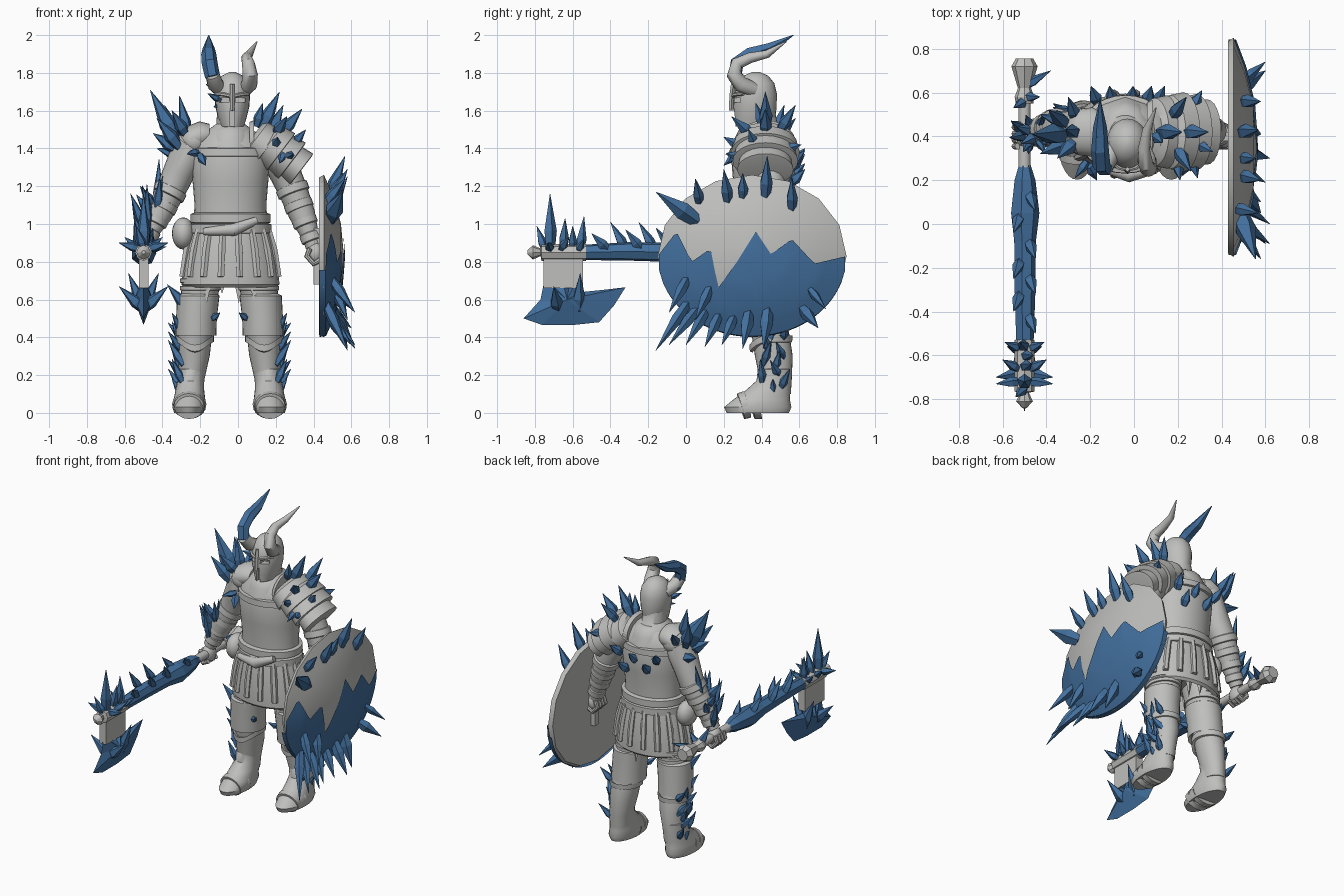
import bpy, math, random
from mathutils import Vector as V
random.seed(4)

def material(name, c):
    m = bpy.data.materials.new(name)
    m.diffuse_color = (*c, 1)
    return m

GREY = material("pale_grey", (0.52, 0.52, 0.51))
BLUE = material("steel_blue", (0.055, 0.16, 0.34))
smooth = []

def make(name, verts, faces, mat=GREY, soft=True):
    me = bpy.data.meshes.new(name)
    me.from_pydata([tuple(v) for v in verts], [], faces)
    me.materials.append(mat)
    ob = bpy.data.objects.new(name, me)
    bpy.context.collection.objects.link(ob)
    if soft:
        smooth.append(ob)
    return ob

def skin(rings):
    """Join equal rings of points into a capped surface."""
    n = len(rings[0])
    vs = [p for r in rings for p in r]
    fs = [(i*n+j, i*n+(j+1) % n, (i+1)*n+(j+1) % n, (i+1)*n+j)
          for i in range(len(rings)-1) for j in range(n)]
    return vs, fs + [tuple(reversed(range(n))), tuple(range(len(vs)-n, len(vs)))]

def loft(name, secs, n=28, mat=GREY, soft=True):
    """Stack of ellipses: (z, cx, cy, rx, ry)."""
    return make(name, *skin([[V((cx+rx*math.cos(2*math.pi*j/n), cy+ry*math.sin(2*math.pi*j/n), z))
                              for j in range(n)] for z, cx, cy, rx, ry in secs]), mat, soft)

def tube_rings(pts, radii, n, ref=V((0, 1, 0)), wide=1):
    pts = [V(p) for p in pts]
    out = []
    for i, p in enumerate(pts):
        t = (pts[min(i+1, len(pts)-1)] - pts[max(i-1, 0)]).normalized()
        u = (ref - t*ref.dot(t)).normalized()
        w = t.cross(u)
        out.append([p + radii[i]*(u*wide*math.cos(2*math.pi*j/n) + w*math.sin(2*math.pi*j/n)) for j in range(n)])
    return out

def tube(name, pts, radii, n=20, mat=GREY, soft=True, ref=V((0, 1, 0)), wide=1):
    return make(name, *skin(tube_rings(pts, radii, n, ref, wide)), mat, soft)

def bands(name, a, b, r0, r1, count, wide=1):
    """Raised straps spaced along a limb."""
    a, b = V(a), V(b)
    for i in range(count):
        k = i/max(count-1, 1)
        p, d, r = a.lerp(b, k), (b-a).normalized()*0.025, r0+(r1-r0)*k
        tube(f"{name}_{i}", [p-d, p-d*.8, p+d*.8, p+d], [r*.9, r, r, r*.9], wide=wide)

def spikes(name, specs):
    """Crystal spikes: (base, tip, radius)."""
    vs, fs = [], []
    for b, t, r in specs:
        b, t = V(b), V(t)
        ref = V((0, 1, 0)) if abs((t-b).normalized().y) < .8 else V((1, 0, 0))
        v, f = skin(tube_rings([b-(t-b)*.1, b.lerp(t, .3), t], [r*.7, r, .001], 5, ref))
        fs += [tuple(i+len(vs) for i in q) for q in f]
        vs += v
    make(name, vs, fs, BLUE, False)

def ball(name, c, s, mat=GREY):
    loft(name, [(c[2]+s[2]*math.sin(a), c[0], c[1], s[0]*math.cos(a), s[1]*math.cos(a))
                for a in [math.radians(-89+178*i/10) for i in range(11)]], 20, mat)

def box(name, c, s, mat=GREY):
    x, y, z = (k/2 for k in s)
    return make(name, *skin([[V((c[0]+i*x, c[1]+j*y, c[2]+k*z)) for i, j in ((-1, -1), (1, -1), (1, 1), (-1, 1))]
                             for k in (-1, 1)]), mat, False)

CX, CY = -0.04, 0.41
# torso, breastplate trim, collar and belt
loft("torso", [(.95, CX, CY, .2, .15), (1.1, CX, CY, .19, .148), (1.22, CX, CY, .2, .16), (1.34, CX, CY, .21, .17),
               (1.43, CX, CY, .195, .15), (1.49, CX, CY, .13, .12), (1.53, CX, CY-.01, .075, .085), (1.6, CX, CY-.02, .07, .08)])
loft("chest_trim", [(1.355, CX, CY, .2, .16), (1.36, CX, CY, .215, .18), (1.4, CX, CY, .21, .178), (1.405, CX, CY, .19, .15)])
loft("collar_plate", [(1.4, CX, CY, .14, .17), (1.46, CX, CY, .13, .15), (1.5, CX, CY, .11, .13), (1.52, CX, CY, .08, .1)], 12)
for i, (z, r) in enumerate([(1.03, .212), (.975, .218)]):
    loft(f"belt_{i}", [(z-.03, CX, CY, r-.02, .15), (z-.022, CX, CY, r, .172), (z+.022, CX, CY, r, .172), (z+.03, CX, CY, r-.02, .15)])
tube("belt_sash", [(-.18, .27, .96), (-.02, .225, .97), (.1, .25, 1.02)], [.02, .035, .02], 10)
ball("hip_pouch", (-.29, .4, .95), (.06, .08, .085))

# armoured skirt with hanging strips and torn hem
loft("skirt", [(.99, CX, CY, .2, .155), (.9, CX, CY, .225, .17), (.78, CX, CY, .25, .185), (.68, CX, CY, .26, .185),
               (.665, CX, CY, .24, .17), (.75, CX, CY, .2, .14)])
for i in range(16):
    a = 2*math.pi*(i+.5)/16
    c, s = math.cos(a), math.sin(a)
    tube(f"skirt_strip_{i}", [(CX+c*.205, CY+s*.16, .97), (CX+c*.235, CY+s*.178, .86), (CX+c*.258, CY+s*.19, .72)],
         [.018, .022, .02], 6, wide=.9)
for i in range(14):
    a = 2*math.pi*i/14
    x, y = CX+.2*math.cos(a), CY+.13*math.sin(a)
    make(f"torn_hem_{i}", [(x-.035, y, .74), (x+.035, y, .74), (x, y, .58+.05*(i % 3)), (x, y+.012, .72)],
         [(0, 1, 2), (1, 3, 2), (3, 0, 2), (0, 3, 1)], GREY, False)

# legs, knee guards, greaves and boots
for side, s in (("right", -1), ("left", 1)):
    X = lambda d: -.045 + s*d
    loft(f"{side}_leg", [(.8, X(.12), .42, .1, .12), (.65, X(.155), .42, .1, .11), (.5, X(.175), .43, .092, .1), (.4, X(.183), .45, .09, .1),
                         (.3, X(.188), .465, .083, .1), (.18, X(.2), .475, .068, .085), (.1, X(.205), .475, .065, .08)])
    loft(f"{side}_knee_guard", [(.43, X(.18), .43, .09, .1), (.41, X(.178), .43, .108, .117), (.5, X(.175), .425, .108, .117),
                                (.62, X(.165), .42, .112, .118), (.635, X(.16), .42, .09, .1)])
    # pointed greave band
    vs, fs = skin([[V((X(.183)+r*math.cos(a), .45+(r+.012)*math.sin(a), z-.05*max(0, -math.sin(a))**3))
                    for a in [2*math.pi*j/24 for j in range(24)]] for z, r in ((.4, .085), (.41, .102), (.375, .1), (.37, .085))])
    make(f"{side}_greave_band", vs, fs)
    for i, z in enumerate((.66, .7)):
        loft(f"{side}_thigh_strap_{i}", [(z-.015, X(.155), .42, .09, .1), (z-.01, X(.155), .42, .108, .12),
                                         (z+.01, X(.155), .42, .108, .12), (z+.015, X(.155), .42, .09, .1)])
    loft(f"{side}_boot", [(0, X(.215), .38, .078, .165), (.03, X(.215), .38, .088, .178), (.07, X(.212), .4, .084, .15),
                          (.12, X(.21), .435, .076, .118), (.17, X(.205), .465, .07, .092), (.23, X(.2), .47, .075, .09), (.24, X(.2), .47, .06, .08)])
    for i, y in enumerate((.29, .345)):
        tube(f"{side}_boot_strap_{i}", [(X(.215), y, .035), (X(.213), y+.035, .045)], [.08, .083+.008*i], 16, ref=V((0, 0, 1)), wide=.88)

# arms with bracers and hands
right = [(-.2, .42, 1.42), (-.25, .42, 1.41), (-.31, .43, 1.28), (-.36, .44, 1.17), (-.42, .42, 1.05), (-.47, .41, .95), (-.495, .405, .9)]
left = [(.12, .42, 1.42), (.17, .42, 1.41), (.24, .44, 1.29), (.29, .45, 1.18), (.34, .43, 1.05), (.385, .415, .93), (.4, .41, .88)]
for side, path, hx in (("right", right, -.5), ("left", left, .41)):
    tube(f"{side}_arm", path, [.07, .1, .085, .078, .07, .045, .042])
    bands(f"{side}_bracer", path[3], path[5], .087, .056, 4)
    ball(f"{side}_hand", (hx, .4, .845), (.042, .055, .06))
    for i in range(4):
        y = .355+.029*i
        tube(f"{side}_finger_{i}", [(hx-.03, y, .87), (hx-.045, y, .83), (hx-.01, y, .79), (hx+.025, y, .81)], [.015]*4, 8)
ball("right_shoulder_cap", (-.23, .42, 1.44), (.085, .11, .085))
tube("right_shoulder_pad", [(-.15, .42, 1.47), (-.19, .42, 1.47), (-.25, .42, 1.45)], [.06, .075, .07], wide=1.5)

# layered left pauldron
for i, (x, z, r) in enumerate([(.12, 1.43, .118), (.19, 1.405, .128), (.25, 1.36, .122), (.3, 1.315, .105)]):
    d = V((.72, 0, -.55))*.06
    p = V((x, .42, z))
    tube(f"pauldron_plate_{i}", [p-d, p-d*.6, p+d*.8, p+d*.85], [r*.72, r*.93, r, r*.85], 24, wide=1.42)
tube("pauldron_crest", [(.06, .42, 1.44), (.085, .42, 1.44)], [.1, .11], 20, wide=1.35)

# helmet with cut eye slits and mouth gap
HX, HY = -.03, .365
helm = loft("helmet", [(1.515, HX, HY-.005, .06, .1), (1.56, HX, HY, .075, .108), (1.62, HX, HY, .09, .115), (1.69, HX, HY+.003, .095, .113),
                       (1.745, HX, HY+.005, .084, .098), (1.785, HX, HY+.005, .055, .065), (1.805, HX, HY+.005, .015, .02)], 24)
cuts = [box("eye_cutter_a", (HX-.042, HY-.12, 1.655), (.05, .12, .022)), box("eye_cutter_b", (HX+.042, HY-.12, 1.655), (.05, .12, .022)),
        box("mouth_cutter", (HX, HY-.12, 1.555), (.025, .08, .11))]
for c in cuts:
    c.hide_render = True
    c.hide_set(True)
    m = helm.modifiers.new("slit", 'BOOLEAN')
    m.object, m.operation = c, 'DIFFERENCE'
tube("nose_guard", [(HX, HY-.115, 1.74), (HX, HY-.122, 1.68), (HX, HY-.126, 1.6)], [.012, .013, .012], 4)
tube("brow_ridge", [(HX-.085, HY-.06, 1.69), (HX-.04, HY-.108, 1.685), (HX, HY-.118, 1.675), (HX+.04, HY-.108, 1.685), (HX+.085, HY-.06, 1.69)],
     [.01]*5, 6, ref=V((0, 0, 1)))

# horns: left one bare, right one crystal
rx = V((1, 0, 0))
tube("left_horn", [(.03, .36, 1.71), (.06, .29, 1.74), (.065, .255, 1.79), (.055, .27, 1.85), (.045, .34, 1.88), (.06, .43, 1.9), (.1, .53, 1.965)],
     [.04, .043, .04, .034, .028, .021, .003], 12, ref=rx)
tube("right_horn_base", [(-.09, .36, 1.71), (-.12, .29, 1.74), (-.135, .255, 1.79)], [.04, .043, .038], 12, ref=rx)
tube("right_horn_crystal", [(-.135, .258, 1.78), (-.15, .27, 1.85), (-.155, .34, 1.9), (-.155, .44, 1.93), (-.155, .57, 2.0)],
     [.04, .042, .04, .032, .002], 6, BLUE, False, rx)
spikes("horn_spikes", [((-.14, .3, 1.86), (-.17, .4, 1.95), .02), ((-.16, .38, 1.9), (-.15, .5, 1.96), .02),
                       ((-.1, .33, 1.7), (-.17, .3, 1.74), .02), ((-.1, .31, 1.66), (-.16, .27, 1.69), .02), ((-.09, .35, 1.63), (-.13, .3, 1.62), .015)])

# axe shaft, socket and blade
AX, AZ = -.5, .85
tube("axe_shaft", [(AX, .64, AZ), (AX, -.75, AZ+.005)], [.028, .028], 12, ref=rx)
tube("axe_pommel", [(AX, .55, AZ), (AX, .58, AZ), (AX, .62, AZ), (AX, .72, AZ), (AX, .755, AZ)], [.04, .045, .03, .06, .04], 8, GREY, False, rx)
tube("crystal_shaft", [(AX, .28, AZ), (AX, .2, AZ), (AX, .05, AZ-.005), (AX, -.08, AZ), (AX, -.3, AZ+.005), (AX, -.53, AZ)],
     [.025, .05, .068, .052, .05, .042], 7, BLUE, False, rx)
tube("axe_socket", [(AX, -.84, AZ), (AX, -.81, AZ), (AX, -.77, AZ), (AX, -.765, AZ), (AX, -.53, AZ), (AX, -.525, AZ)], [.01, .038, .02, .045, .045, .03], 8, GREY, False, rx)
box("axe_neck", (AX, -.65, .74), (.05, .21, .16))
edge = [(-.75, .7), (-.77, .6), (-.86, .5), (-.76, .465), (-.6, .465), (-.46, .48), (-.38, .57), (-.32, .665), (-.45, .65), (-.55, .64), (-.57, .72), (-.62, .66), (-.66, .73), (-.7, .67)]
n = len(edge)
make("axe_blade", [(AX, y, z) for y, z in edge] + [(AX-.05, -.63, .6), (AX+.05, -.63, .6)],
     [(i, (i+1) % n, n) for i in range(n)] + [((i+1) % n, i, n+1) for i in range(n)], BLUE, False)
spec = [((AX, -.72, .88), (AX, -.72, 1.16), .036), ((AX, -.75, .87), (AX-.04, -.79, .99), .025), ((AX, -.65, .88), (AX+.03, -.64, 1.03), .028),
        ((AX, -.56, .87), (AX-.02, -.54, 1.04), .028), ((AX, -.6, .87), (AX+.04, -.6, .99), .025)]
for s in (-1, 1):
    spec += [((AX+s*.03, -.72, .87), (AX+s*.13, -.73, .9), .025), ((AX+s*.03, -.66, .87), (AX+s*.1, -.62, .93), .024),
             ((AX+s*.02, -.57, .86), (AX+s*.09, -.54, .92), .022), ((AX, -.68, .55), (AX+s*.13, -.7, .67), .035), ((AX, -.57, .55), (AX+s*.08, -.56, .74), .035)]
spikes("axe_head_spikes", spec)
spikes("shaft_spikes", [((AX+.02*(-1)**i, y, AZ+.02), (AX+.05*(-1)**i, y-.08, AZ+h), .028)
                        for i, (y, h) in enumerate([(-.42, .1), (-.32, .16), (-.24, .12), (-.17, .16), (-.08, .13), (.04, .12), (.14, .1)])]
       + [((AX, .63, AZ), (-.38, .7, AZ+.03), .025), ((AX, .58, AZ), (-.43, .58, AZ+.08), .025), ((AX, .56, AZ), (-.55, .53, AZ+.12), .025)])

# round shield
SY, SZ, RY, RZ = .35, .83, .5, .43
prof = [(.43, .02), (.43, .97), (.455, 1), (.505, .74), (.545, .4), (.56, .02)]
make("shield", *skin([[V((x, SY+RY*k*math.cos(2*math.pi*j/16), SZ+RZ*k*math.sin(2*math.pi*j/16))) for j in range(16)] for x, k in prof]), GREY)
box("shield_grip", (.415, .4, .83), (.03, .04, .3))

def lerp(t, pts):
    for (a, p), (b, q) in zip(pts, pts[1:]):
        if t <= b:
            return p+(q-p)*max(0, t-a)/(b-a)
    return pts[-1][1]

def dome(y, z):
    return lerp(math.hypot((y-SY)/RY, (z-SZ)/RZ), [(0, .56), (.4, .545), (.74, .505), (1, .455)])

# jagged crystal crust on the lower shield
zig = [(-.15, .83), (-.05, .96), (.03, .8), (.13, .87), (.17, .66), (.27, .8), (.37, .96), (.45, .84), (.56, .92), (.68, .79), (.85, .83)]
N, M = 50, 7
vs, fs = [], []
for i in range(N+1):
    y = SY + (2*i/N-1)*RY*.985
    h = RZ*math.sqrt(max(0, 1-((y-SY)/RY)**2))*.985
    top = min(lerp(y, zig), SZ+h)
    for j in range(M+1):
        z = top+(SZ-h-top)*j/M
        vs.append((dome(y, z)+.008, y, z))
    vs.append((.432, y, SZ-h*1.01))
fs = [(a, a+1, a+M+3, a+M+2) for i in range(N) for j in range(M+1) for a in [i*(M+2)+j]]
make("shield_crust", vs, fs, BLUE)
top_row = [(.04, 1.03, -.16, 1.17, .05), (.07, 1.12, .05, 1.24, .03), (.22, 1.13, .2, 1.29, .033), (.3, 1.15, .3, 1.27, .03), (.42, 1.16, .43, 1.36, .036), (.56, 1.09, .56, 1.25, .032)]
fan = [(0, .57, -.16, .33, .032), (.05, .54, -.09, .36, .03), (.1, .53, 0, .36, .03), (.17, .51, .1, .35, .03), (.25, .5, .19, .36, .03),
       (.33, .52, .3, .34, .036), (.43, .53, .41, .34, .038), (.62, .55, .7, .45, .036), (.0, .7, -.09, .53, .03), (.12, .65, .05, .49, .03), (.66, .65, .74, .55, .025)]
spikes("shield_spikes", [((dome(a, b)-.01, a, b), (.555+.012*(i % 3), c, d), r) for i, (a, b, c, d, r) in enumerate(top_row)]
       + [((dome(a, b), a, b), (.58+.02*(i % 3), c, d), r) for i, (a, b, c, d, r) in enumerate(fan)])

# crystal growth on shoulders, wrist, legs and back
spikes("right_shoulder_spikes", [((-.33, .41, 1.45), (-.465, .41, 1.71), .05), ((-.32, .36, 1.42), (-.43, .32, 1.56), .038), ((-.32, .46, 1.45), (-.39, .52, 1.63), .038),
       ((-.27, .42, 1.48), (-.31, .43, 1.68), .035), ((-.33, .4, 1.4), (-.45, .39, 1.48), .04), ((-.31, .46, 1.36), (-.43, .5, 1.4), .035),
       ((-.28, .37, 1.48), (-.35, .3, 1.6), .035), ((-.27, .49, 1.46), (-.3, .58, 1.56), .03), ((-.2, .26, 1.36), (-.17, .2, 1.31), .025), ((-.22, .28, 1.38), (-.27, .21, 1.37), .022)])
spikes("left_shoulder_spikes", [((.13, .42, 1.52), (.22, .42, 1.7), .038), ((.1, .4, 1.53), (.13, .37, 1.64), .028), ((.24, .42, 1.49), (.34, .42, 1.61), .035),
       ((.2, .34, 1.48), (.26, .24, 1.57), .032), ((.18, .5, 1.5), (.24, .58, 1.63), .032), ((.2, .27, 1.42), (.21, .2, 1.46), .025), ((.27, .28, 1.36), (.29, .21, 1.37), .025),
       ((.27, .54, 1.4), (.31, .61, 1.42), .028), ((.3, .36, 1.43), (.36, .33, 1.5), .025), ((.24, .27, 1.37), (.22, .22, 1.32), .022)])
spec = []
for i in range(14):
    a, z = 2.4*i, .93+.015*i
    p = V((-.49+.005*i, .41, z))
    d = V((math.cos(a), math.sin(a), 0))
    spec.append((p+d*.03, p+d*.09+V((-.01, 0, .09+.08*(i % 3))), .027))
spikes("right_wrist_spikes", spec)
for side, s in (("right", -1), ("left", 1)):
    spec = [((-.045+s*.2, .4, .53), (-.045+s*(.33 if s < 0 else .26), .37, .68 if s < 0 else .57), .04), ((-.045+s*.09, .36, .5), (-.045+s*.05, .32, .53), .02)]
    for i in range(11):
        z, y = .1+.033*i, .46+.055*math.sin(i*2.3)
        spec.append(((-.045+s*.25, y, z), (-.045+s*(.305+.02*(i % 2)), y+.05*math.sin(i*1.7), z+.08+.02*(i % 3)), .024))
    spikes(f"{side}_leg_spikes", spec)
spikes("back_spikes", [((CX+x, .56, z), (CX+x*1.2, .63, z+.07), .03) for x, z in ((-.13, 1.33), (-.06, 1.25), (.03, 1.3), (.1, 1.22), (.15, 1.32))])

# smooth rounded parts, keep hard edges
bpy.ops.object.select_all(action='DESELECT')
for o in smooth:
    o.select_set(True)
bpy.context.view_layer.objects.active = smooth[0]
bpy.ops.object.shade_smooth_by_angle(angle=math.radians(38))
